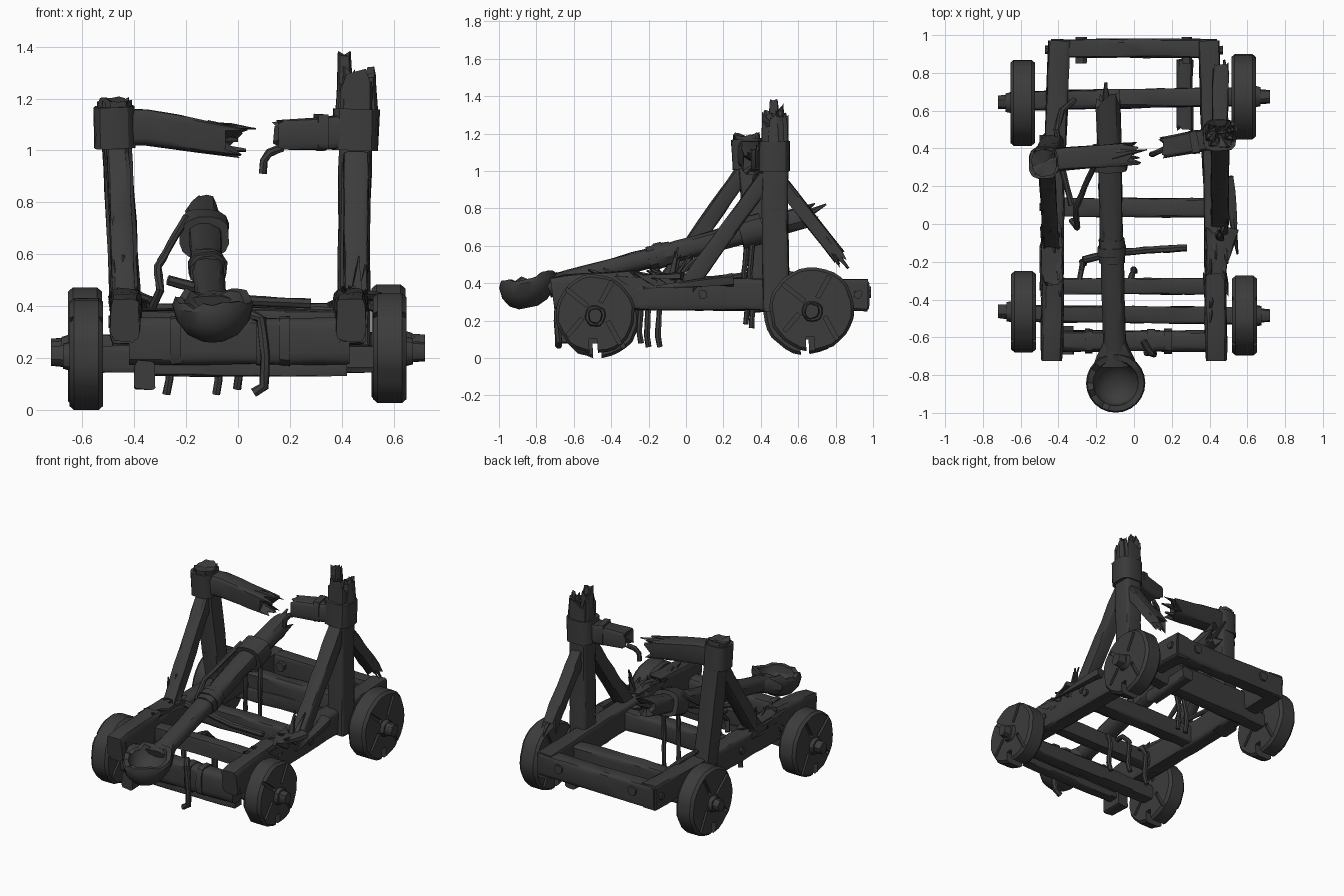
import bpy, bmesh, math, random
from mathutils import Vector

random.seed(7)
wood = bpy.data.materials.new("charred wood")
wood.diffuse_color = (0.045, 0.045, 0.045, 1)


def finish(bm, name):
    bmesh.ops.recalc_face_normals(bm, faces=bm.faces[:])
    me = bpy.data.meshes.new(name)
    bm.to_mesh(me)
    bm.free()
    me.materials.append(wood)
    ob = bpy.data.objects.new(name, me)
    bpy.context.collection.objects.link(ob)
    return ob


def beam(name, pts, w, h, e=0.3, n=16, up=(0, 0, 1), jag0=0, jag1=0, w1=None, h1=None, rough=0.004, step=0.12):
    """Rough beam, log, rope or splinter swept along a path; jag0/jag1 break its ends."""
    pts = [Vector(p) for p in pts]
    path = [pts[0]]
    for a, b in zip(pts, pts[1:]):
        k = max(1, round((b - a).length / step))
        path += [a.lerp(b, i / k) for i in range(1, k + 1)]
    w1, h1 = w1 or w, h1 or h
    bm, rings, last = bmesh.new(), [], len(path) - 1
    for i, p in enumerate(path):
        d = (path[min(i + 1, last)] - path[max(i - 1, 0)]).normalized()
        side = d.cross(Vector(up)).normalized()
        top = side.cross(d)
        t = i / last
        hw, hh = (w + (w1 - w) * t) / 2, (h + (h1 - h) * t) / 2
        jag = jag0 if i == 0 else jag1 if i == last else 0
        ring = []
        for j in range(n):
            a = 2 * math.pi * (j + 0.5) / n
            c, s = math.cos(a), math.sin(a)
            c, s = math.copysign(abs(c) ** e, c), math.copysign(abs(s) ** e, s)
            r = random.uniform(-rough, rough)
            ring.append(bm.verts.new(p + side * c * (hw + r) + top * s * (hh + r) + d * random.uniform(-jag, jag)))
        rings.append(ring)
    for a, b in zip(rings, rings[1:]):
        for j in range(n):
            bm.faces.new((a[j], a[j - 1], b[j - 1], b[j]))
    for ring, p, q, jag in ((rings[0], path[0], path[1], jag0), (rings[-1], path[-1], path[-2], jag1)):
        c = bm.verts.new(p + (q - p).normalized() * jag * 0.7)
        for j in range(n):
            bm.faces.new((ring[j - 1], ring[j], c))
    return finish(bm, name)


def rope(name, pts, r=0.014):
    return beam(name, pts, 2 * r, 2 * r, e=1, n=7, up=(0.3, 0.9, 0.2), rough=0.002, step=0.05)


def splinter(name, a, b, w, h):
    return beam(name, [a, b], w, h, e=0.6, n=6, up=(0.1, 0.3, 1), w1=0.006, h1=0.006, rough=0.006, step=0.08)


def cut(ob, center, size, angle):
    """Subtract a box turned about x."""
    bpy.ops.mesh.primitive_cube_add(size=1, location=center, rotation=(angle, 0, 0))
    c = bpy.context.object
    c.name, c.scale, c.hide_render = "crack_cutter", size, True
    m = ob.modifiers.new("crack", 'BOOLEAN')
    m.operation, m.object, m.solver = 'DIFFERENCE', c, 'EXACT'
    bpy.context.view_layer.objects.active = ob
    bpy.ops.object.modifier_apply(modifier=m.name)
    bpy.data.objects.remove(c)


def wheel(name, x, y, z, r, w):
    n, bm, rings = 30, bmesh.new(), []
    rad = [r * random.uniform(0.965, 1.01) for _ in range(n)]
    for dx, k in ((-w / 2, 0.93), (-w * 0.36, 1), (w * 0.36, 1), (w / 2, 0.93)):
        rings.append([bm.verts.new((x + dx, y + k * rad[j] * math.cos(2 * math.pi * j / n),
                                    z + k * rad[j] * math.sin(2 * math.pi * j / n))) for j in range(n)])
    for a, b in zip(rings, rings[1:]):
        for j in range(n):
            bm.faces.new((a[j - 1], a[j], b[j], b[j - 1]))
    bm.faces.new(rings[0])
    bm.faces.new(rings[-1])
    ob = finish(bm, name)
    s = math.copysign(1, x)
    # broken notch at the rim and cracks between planks
    cut(ob, (x, y - 0.01, z - r * 0.83), (0.4, 0.045, 0.09), 0.05)
    for dy, dz, ln, ang in ((0.06, 0.12, 0.13, -0.5), (-0.1, 0.09, 0.15, 0.9), (-0.11, -0.07, 0.12, -0.7), (0.1, -0.1, 0.14, 0.5)):
        for f in (-1, 1):
            cut(ob, (x + f * w / 2, y + dy, z + dz), (0.03, 0.022, ln), ang)
    # domed hub and axle end
    beam(name + "_hub", [(x, y, z - 0.01), (x + s * 0.09, y, z - 0.01)], 0.14, 0.14, e=0.9, n=14, w1=0.10, h1=0.10)
    beam(name + "_axle_end", [(x, y, z - 0.01), (s * 0.72, y, z - 0.01)], 0.095, 0.10, e=0.9, n=12, w1=0.07, h1=0.075)


# Wheels and axles
wheel("front_left_wheel", -0.585, -0.465, 0.215, 0.22, 0.13)
wheel("front_right_wheel", 0.585, -0.485, 0.235, 0.215, 0.13)
wheel("rear_left_wheel", -0.59, 0.645, 0.245, 0.23, 0.13)
wheel("rear_right_wheel", 0.58, 0.675, 0.26, 0.23, 0.13)
beam("front_axle", [(-0.58, -0.475, 0.195), (0.58, -0.485, 0.195)], 0.09, 0.10)
beam("rear_axle", [(-0.58, 0.65, 0.24), (0.58, 0.675, 0.25)], 0.10, 0.10)
beam("rear_axle_beam", [(-0.38, 0.66, 0.29), (0.38, 0.67, 0.29)], 0.10, 0.20)

# Chassis: side rails, front blocks, cross beams
for s, side in ((-1, "left"), (1, "right")):
    beam(side + "_rail", [(s * 0.435, -0.68, 0.34), (s * 0.425, 0.2, 0.34), (s * 0.395, 0.97, 0.335)], 0.115, 0.17)
    beam(side + "_bearing_block", [(s * 0.435, -0.715, 0.345), (s * 0.435, -0.64, 0.355), (s * 0.43, -0.3, 0.36)],
         0.11, 0.17, e=0.4, jag1=0.05, w1=0.125, h1=0.22)
    beam(side + "_torn_rail_top", [(s * 0.435, -0.33, 0.41), (s * 0.435, -0.02, 0.41)], 0.11, 0.07, jag0=0.06, jag1=0.05, rough=0.012)
    for y in (-0.33, 0.09, 0.45, 0.92):
        beam(side + "_peg", [(s * 0.4, y, 0.34), (s * (0.5 - 0.03 * (y > 0.8)), y, 0.34)], 0.045, 0.045, e=0.8, n=8)
beam("front_cross_beam", [(-0.42, -0.62, 0.265), (0.43, -0.62, 0.265)], 0.11, 0.18, e=0.45)
beam("front_lower_strip", [(-0.40, -0.6, 0.155), (0.42, -0.6, 0.155)], 0.07, 0.05)
beam("front_low_block", [(-0.36, -0.69, 0.135), (-0.36, -0.54, 0.135)], 0.08, 0.11)
beam("second_cross_beam", [(-0.43, -0.33, 0.33), (0.43, -0.33, 0.33)], 0.085, 0.11)
beam("middle_cross_beam", [(-0.43, 0.09, 0.33), (0.43, 0.085, 0.33)], 0.10, 0.13)
beam("rear_cross_beam", [(-0.44, 0.93, 0.335), (0.44, 0.93, 0.335)], 0.10, 0.15)
beam("rear_loose_log", [(0.27, 0.51, 0.2), (0.27, 0.87, 0.22)], 0.085, 0.09, e=0.6, jag0=0.02)
for x in (-0.28, 0.28):
    beam("rear_stud", [(x, 0.85, 0.35), (x, 0.99, 0.35)], 0.06, 0.06, e=0.8, n=8)
for x in (-0.24, 0.09, 0.18):
    beam("front_beam_lashing", [(x - 0.02, -0.62, 0.265), (x + 0.02, -0.62, 0.265)], 0.13, 0.19, e=0.5)

# Upright posts and collars
Y = (0, 1, 0)
beam("left_post", [(-0.425, 0.42, 0.25), (-0.475, 0.325, 1.18)], 0.115, 0.13, up=Y, jag1=0.02)
beam("right_post", [(0.445, 0.48, 0.25), (0.455, 0.475, 1.27)], 0.125, 0.14, up=Y, jag1=0.05)
beam("left_collar", [(-0.475, 0.33, 1.01), (-0.48, 0.32, 1.17)], 0.155, 0.165, up=Y, e=0.6)
beam("right_collar", [(0.45, 0.47, 1.0), (0.455, 0.47, 1.16)], 0.18, 0.17, up=Y, e=0.6)
beam("left_post_cap", [(-0.475, 0.325, 1.15), (-0.475, 0.325, 1.195)], 0.135, 0.145, up=Y, e=0.85, jag1=0.015)
for x, y, z, w in ((0.41, 0.47, 1.42, 0.075), (0.43, 0.44, 1.33, 0.07), (0.465, 0.5, 1.3, 0.07),
                   (0.505, 0.47, 1.33, 0.07), (0.51, 0.5, 1.33, 0.06), (0.41, 0.5, 1.37, 0.07)):
    beam("right_post_splinter", [(x, y, 1.12), (x, y, z - 0.03)], w, w, e=0.4, n=8, up=Y, jag1=0.03, w1=w * 0.6, h1=w * 0.6)

# Broken top bar
beam("top_bar_left", [(-0.48, 0.33, 1.09), (-0.36, 0.345, 1.09), (-0.02, 0.37, 1.035)], 0.12, 0.145, jag1=0.055, h1=0.115)
for z, x in ((1.085, 0.07), (1.0, 0.03), (1.04, 0.0)):
    splinter("top_bar_left_splinter", (-0.12, 0.37, z + 0.01), (x, 0.37 + 0.5 * (z - 1.04), z), 0.06, 0.04)
beam("top_bar_right", [(0.45, 0.46, 1.075), (0.3, 0.43, 1.065), (0.16, 0.405, 1.06)], 0.115, 0.135, jag1=0.03, h1=0.11)
beam("top_bar_right_band", [(0.34, 0.437, 1.07), (0.30, 0.43, 1.07)], 0.125, 0.14)
rope("top_bar_strap", [(0.17, 0.40, 1.01), (0.12, 0.38, 0.99), (0.10, 0.37, 0.96), (0.095, 0.37, 0.91)], 0.016)

# Diagonal braces
beam("left_front_brace", [(-0.465, 0.31, 1.0), (-0.44, -0.10, 0.42)], 0.085, 0.09, jag1=0.03)
beam("right_front_brace", [(0.455, 0.43, 0.97), (0.455, 0.02, 0.40)], 0.095, 0.09, jag1=0.03)
beam("right_rear_brace", [(0.455, 0.50, 0.95), (0.46, 0.82, 0.54)], 0.085, 0.075, jag1=0.05)
splinter("rear_brace_splinter", (0.47, 0.74, 0.64), (0.48, 0.87, 0.48), 0.06, 0.05)

# Splintered wood around the brace feet and rails
for s in (-1, 1):
    for i in range(7):
        y = random.uniform(-0.35, 0.0)
        x = s * random.uniform(0.39, 0.48)
        splinter("rail_splinter", (x, y, 0.40), (x + s * random.uniform(-0.02, 0.04), y - random.uniform(0.08, 0.18),
                 random.uniform(0.42, 0.48)), 0.06, 0.05)
    for i in range(5):
        x = s * random.uniform(0.39, 0.48)
        splinter("foot_splinter", (x, -0.08, 0.40), (x + s * 0.015, random.uniform(-0.08, 0.04), random.uniform(0.5, 0.6)), 0.05, 0.04)
splinter("right_hanging_plank", (0.51, -0.02, 0.44), (0.40, -0.48, 0.43), 0.10, 0.04)
splinter("right_outer_plank", (0.49, 0.25, 0.42), (0.55, -0.16, 0.38), 0.08, 0.07)

# Throwing arm with collar and lashings
def arm_at(y):
    return (-0.10 - 0.04 * (y + 0.75) / 1.47, y, 0.40 + 0.265 * (y + 0.7))


beam("throwing_arm", [arm_at(-0.74), arm_at(0.66)], 0.115, 0.10, e=0.75, w1=0.13, h1=0.12, jag1=0.05)
splinter("arm_tip_splinter", arm_at(0.55), (-0.15, 0.75, 0.82), 0.08, 0.07)
beam("arm_collar", [arm_at(0.29), arm_at(0.41)], 0.19, 0.17, e=0.8)
for y, w in ((-0.10, 0.14), (-0.14, 0.15), (-0.18, 0.14)):
    beam("arm_lashing", [arm_at(y - 0.022), arm_at(y + 0.022)], w, w - 0.015, e=0.85, step=0.05)
beam("cup_neck", [(-0.102, -0.62, 0.42), (-0.10, -0.74, 0.38)], 0.12, 0.10, e=0.8, w1=0.22, h1=0.12, step=0.04)
rope("cross_stick", [(-0.27, -0.19, 0.5), (-0.12, -0.155, 0.46), (0.05, -0.14, 0.42), (0.28, -0.125, 0.41)], 0.02)

# Spoon-shaped cup with a ragged rim
bm, n, rings = bmesh.new(), 24, []
chip = [random.uniform(-0.022, 0.015) for _ in range(n)]
for r, z in ((0.05, -0.155), (0.10, -0.13), (0.14, -0.08), (0.157, -0.02), (0.15, 0.01),
             (0.12, 0.005), (0.11, -0.04), (0.08, -0.075), (0.04, -0.095)):
    ring = []
    for j in range(n):
        a = 2 * math.pi * j / n
        dy = r * math.sin(a)
        ring.append(bm.verts.new((-0.097 + r * math.cos(a), -0.842 + dy, 0.425 + z + 0.2 * dy + (chip[j] if z > 0 else 0))))
    rings.append(ring)
for a, b in zip(rings, rings[1:]):
    for j in range(n):
        bm.faces.new((a[j - 1], a[j], b[j], b[j - 1]))
bm.faces.new(rings[0])
bm.faces.new(rings[-1])
finish(bm, "cup")

# Loose ropes
rope("arm_rope", [(-0.20, 0.33, 0.74), (-0.26, 0.2, 0.64), (-0.31, 0.08, 0.55), (-0.30, -0.02, 0.46), (-0.33, 0.02, 0.40)], 0.016)
rope("rail_rope", [(-0.22, 0.66, 0.31), (-0.30, 0.67, 0.36), (-0.38, 0.6, 0.44), (-0.41, 0.5, 0.46), (-0.38, 0.3, 0.44),
                   (-0.33, 0.1, 0.42)], 0.016)
rope("front_rope", [(0.05, -0.62, 0.37), (0.09, -0.685, 0.35), (0.105, -0.69, 0.2), (0.10, -0.68, 0.09), (0.06, -0.68, 0.065)], 0.018)
for x, y, z in ((-0.27, -0.2, 0.06), (-0.08, -0.14, 0.06), (0.0, -0.24, 0.08)):
    rope("hanging_rope", [(x - 0.02, -0.3, 0.37), (x - 0.01, (y - 0.3) / 2, 0.36), (x, y, 0.28), (x + 0.005, y - 0.01, z + 0.06),
                          (x - 0.005, y, z)], 0.016)
for x, y, z in ((-0.17, 0.33, 0.18), (-0.08, 0.36, 0.16)):
    rope("arm_hanging_rope", [(x, y, 0.66), (x + 0.01, y - 0.02, 0.45), (x - 0.005, y, 0.3), (x, y - 0.01, z)], 0.015)

# Smooth shading with sharp edges kept
bpy.ops.object.select_all(action='SELECT')
bpy.context.view_layer.objects.active = bpy.data.objects["cup"]
bpy.ops.object.shade_smooth_by_angle(angle=math.radians(32))
